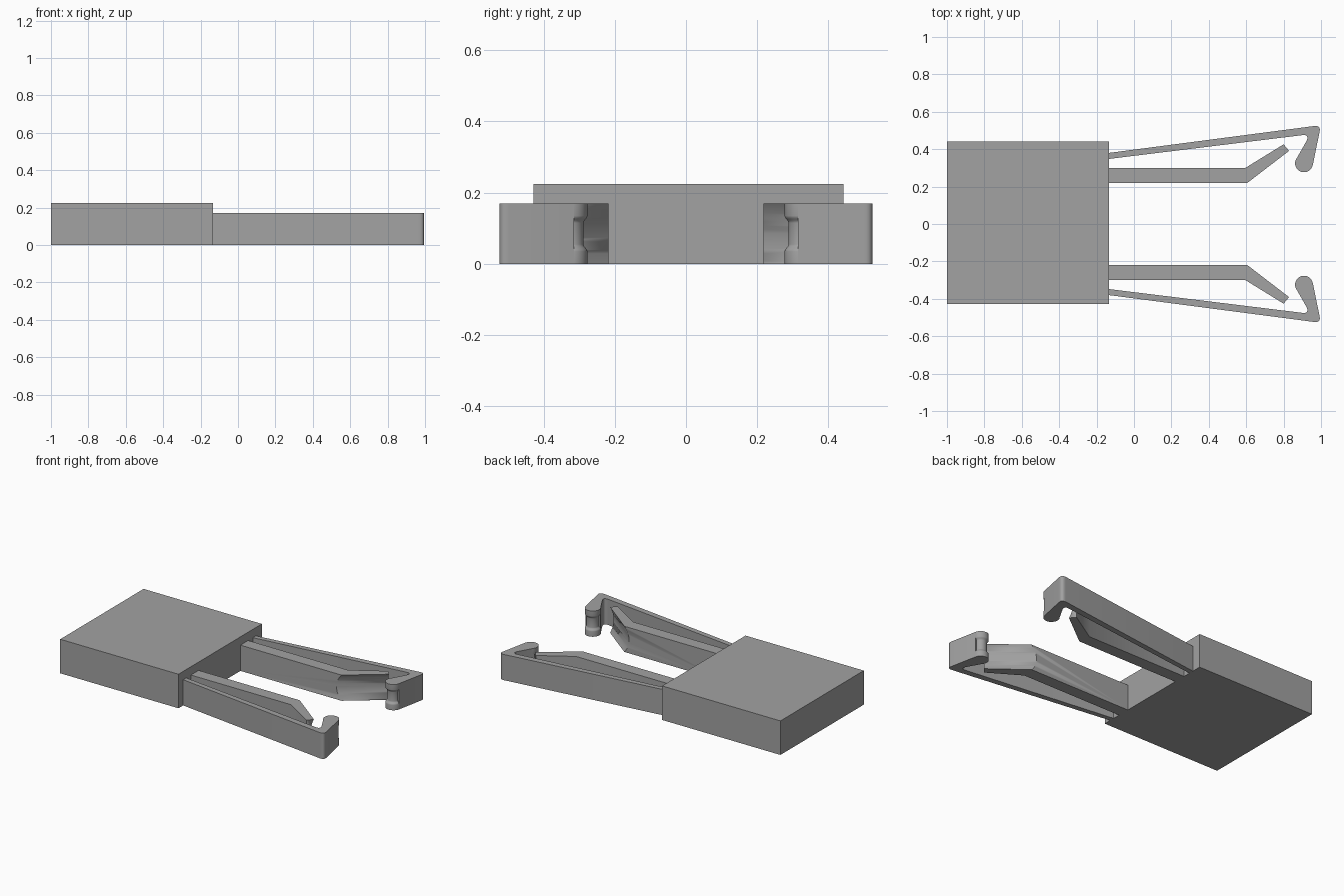
import bpy, bmesh, math
from mathutils import Vector, Matrix

cube = bpy.data.objects.get("Cube")
if cube:
    bpy.data.objects.remove(cube, do_unlink=True)

grey = bpy.data.materials.new("plain grey")
grey.use_nodes = True
grey.diffuse_color = (0.36, 0.36, 0.36, 1)
grey.node_tree.nodes["Principled BSDF"].inputs["Base Color"].default_value = grey.diffuse_color

ARM_H = 0.17


def finish(name, bm, smooth=True):
    bmesh.ops.recalc_face_normals(bm, faces=bm.faces)
    mesh = bpy.data.meshes.new(name)
    bm.to_mesh(mesh)
    bm.free()
    mesh.materials.append(grey)
    obj = bpy.data.objects.new(name, mesh)
    bpy.context.collection.objects.link(obj)
    bpy.ops.object.select_all(action="DESELECT")
    obj.select_set(True)
    bpy.context.view_layer.objects.active = obj
    if smooth:
        bpy.ops.object.shade_smooth_by_angle(angle=math.radians(35))
    return obj


def prism(name, outline, height, side=1):
    """Extrude a plan outline upward; side = -1 mirrors it in y."""
    bm = bmesh.new()
    face = bm.faces.new([bm.verts.new((x, y * side, 0)) for x, y in outline])
    top = bmesh.ops.extrude_face_region(bm, geom=[face])["geom"]
    bmesh.ops.translate(bm, vec=(0, 0, height),
                        verts=[v for v in top if isinstance(v, bmesh.types.BMVert)])
    return finish(name, bm)


def rounded(a, corner, b, steps=6):
    """Quadratic round between two points on either side of a corner."""
    a, c, b = Vector(a), Vector(corner), Vector(b)
    return [tuple(a.lerp(c, t).lerp(c.lerp(b, t), t))
            for t in [i / steps for i in range(steps + 1)]]


def lathe(name, profile, centre):
    bm = bmesh.new()
    verts = [bm.verts.new((r, 0, z)) for r, z in profile]
    edges = [bm.edges.new(pair) for pair in zip(verts, verts[1:])]
    bmesh.ops.spin(bm, geom=verts + edges, cent=(0, 0, 0), axis=(0, 0, 1),
                   angle=math.tau, steps=40)
    bmesh.ops.remove_doubles(bm, verts=bm.verts, dist=1e-5)
    bmesh.ops.translate(bm, verts=bm.verts, vec=(*centre, 0))
    return finish(name, bm)


def scoop(arm, start, end, depth, side):
    """Hollow the sloping inner face with a lengthwise round groove."""
    half = ARM_H / 2
    radius = (half ** 2 + depth ** 2) / (2 * depth)
    a, b = Vector((start[0], start[1] * side, half)), Vector((end[0], end[1] * side, half))
    along = (b - a).normalized()
    out = Vector((along.y, -along.x, 0)) * side
    centre = (a + b) / 2 + out * (radius - depth)
    rot = along.to_track_quat("Z", "Y").to_matrix().to_4x4()
    bm = bmesh.new()
    bmesh.ops.create_cone(bm, cap_ends=True, segments=96, radius1=radius, radius2=radius,
                          depth=0.6, matrix=Matrix.Translation(centre) @ rot)
    cutter = finish("groove_cutter", bm)
    cutter.hide_render = True
    mod = arm.modifiers.new("groove", "BOOLEAN")
    mod.operation, mod.object, mod.solver = "DIFFERENCE", cutter, "EXACT"
    bpy.context.view_layer.objects.active = arm
    bpy.ops.object.modifier_apply(modifier=mod.name)
    bpy.data.objects.remove(cutter, do_unlink=True)


# Body block
prism("body", [(-1, -0.429), (-0.135, -0.429), (-0.135, 0.442), (-1, 0.442)], 0.225)

# Plan of the straight inner arm with its sloping tip
bend, tip = (0.604, 0.218), (0.829, 0.391)
inner_plan = [(-0.15, 0.218), bend, tip, (0.80, 0.426), (0.594, 0.299), (-0.15, 0.299)]

# Plan of the springy outer arm, folding back into a hook
hook_plan = ([(-0.15, 0.346), (-0.15, 0.378)]
             + rounded((0.965, 0.524), (0.998, 0.527), (0.993, 0.497))
             + [(0.956, 0.315), (0.866, 0.344)]
             + rounded((0.923, 0.445), (0.938, 0.480), (0.900, 0.475)))

# Waisted round end of the hook
waist = [(0.037 + 0.011 * math.sin(t * math.pi / 2) ** 2, 0.055 - 0.02 * t)
         for t in [i / 6 for i in range(7)]]
lower = [(0, 0), (0.048, 0)] + waist[::-1]
knob_profile = lower + [(r, ARM_H - z) for r, z in reversed(lower)]

for label, side in (("left", 1), ("right", -1)):
    inner = prism(label + "_inner_arm", inner_plan, ARM_H, side)
    scoop(inner, bend, tip, 0.022, side)
    prism(label + "_hook_arm", hook_plan, ARM_H, side)
    lathe(label + "_hook_knob", knob_profile, (0.909, 0.325 * side))
